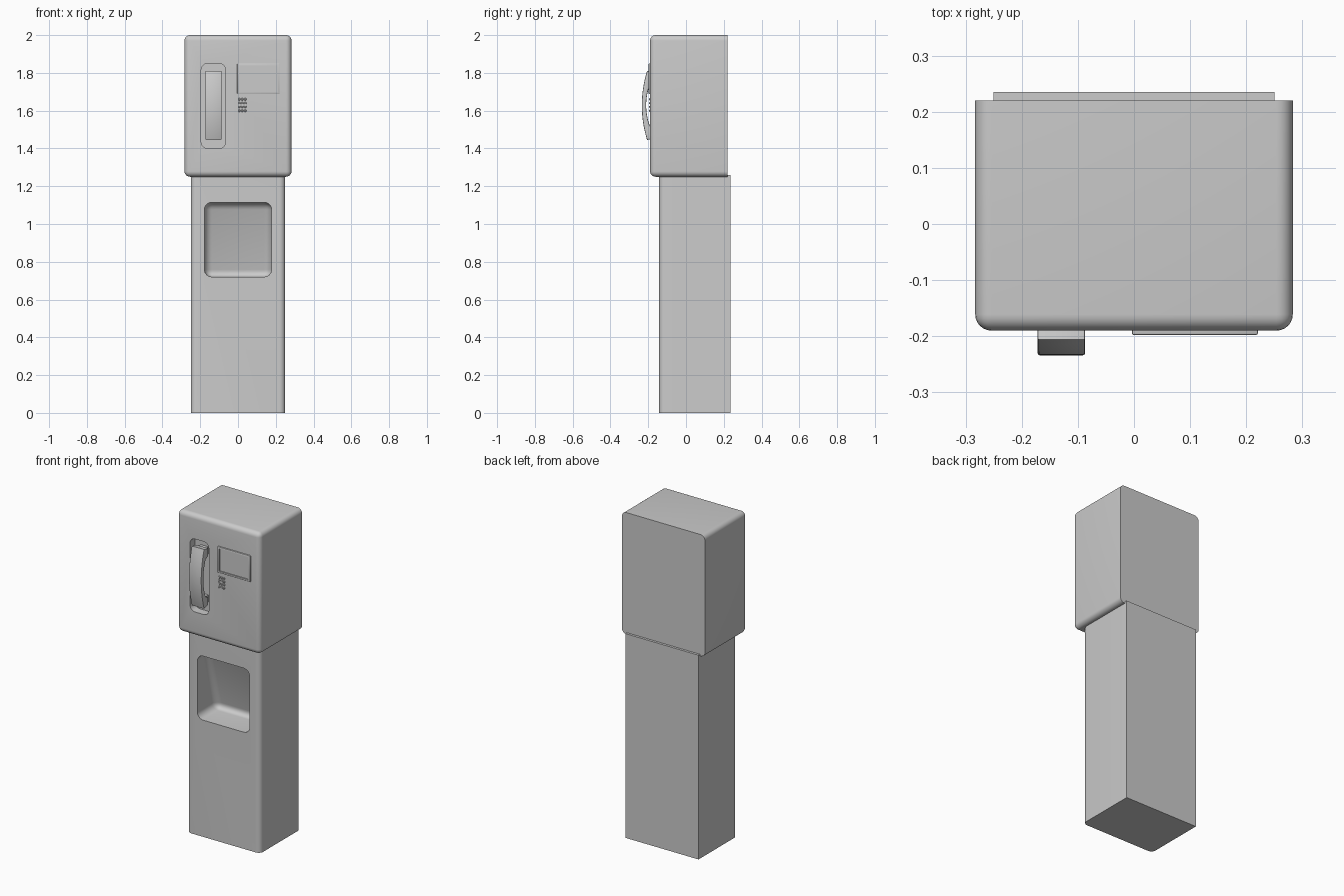
import bpy, bmesh
from mathutils import Vector

if "Cube" in bpy.data.objects:
    bpy.data.objects.remove(bpy.data.objects["Cube"])


def finish(name, bm, angle=0.6):
    bmesh.ops.recalc_face_normals(bm, faces=bm.faces)
    me = bpy.data.meshes.new(name)
    bm.to_mesh(me)
    bm.free()
    ob = bpy.data.objects.new(name, me)
    bpy.context.collection.objects.link(ob)
    smooth(ob, angle)
    return ob


def smooth(ob, angle=0.6):
    bpy.ops.object.select_all(action='DESELECT')
    ob.select_set(True)
    bpy.context.view_layer.objects.active = ob
    bpy.ops.object.shade_smooth_by_angle(angle=angle)


def box(name, lo, hi, bevel=0, pick=lambda m: True, segs=6, move=None):
    """Box between two corners; bevels edges whose -1..1 midpoint passes pick."""
    lo, hi = Vector(lo), Vector(hi)
    bm = bmesh.new()
    bmesh.ops.create_cube(bm, size=2)
    edges = [e for e in bm.edges if pick((e.verts[0].co + e.verts[1].co) / 2)]
    for v in bm.verts:
        unit = v.co.copy()
        v.co = Vector([(a + b) / 2 + u * (b - a) / 2 for a, b, u in zip(lo, hi, unit)])
        if move:
            v.co += move(unit)
    if bevel:
        bmesh.ops.bevel(bm, geom=edges, offset=bevel, segments=segs,
                        profile=0.5, affect='EDGES')
    return finish(name, bm)


def cut(ob, cutter):
    mod = ob.modifiers.new("cut", 'BOOLEAN')
    mod.operation, mod.solver, mod.object = 'DIFFERENCE', 'EXACT', cutter
    bpy.context.view_layer.objects.active = ob
    bpy.ops.object.modifier_apply(modifier=mod.name)
    bpy.data.objects.remove(cutter, do_unlink=True)
    smooth(ob)


not_back = lambda m: m.y < 0.5

# Pedestal with rounded front corners and a tray whose back slopes in
pedestal = box("pedestal", (-0.25, -0.142, 0), (0.25, 0.235, 1.26), 0.03,
               lambda m: m.y < -0.5 and abs(m.x) > 0.5 and abs(m.z) < 0.5)
tray = box("tray_cutter", (-0.178, -0.25, 0.72), (0.178, 0.05, 1.115), 0.04,
           lambda m: m.y > -0.5,
           move=lambda u: Vector((0, -0.11 if u.y > 0 and u.z > 0 else 0, 0)))
cut(pedestal, tray)

# Head with rounded front and a niche for the handset
head = box("head", (-0.283, -0.19, 1.25), (0.283, 0.22, 2.0), 0.029, not_back)
niche = box("niche_cutter", (-0.195, -0.29, 1.40), (-0.066, -0.14, 1.85), 0.035,
            lambda m: abs(m.y) < 0.5)
cut(head, niche)

# Handset: bowed grip with two cups, profile in y-z swept across x
N = 16
mid, half, grip = 1.628, 0.183, 0.115
outer = [(-0.234 + 0.028 * t * t, mid + half * t)
         for t in (2 * i / N - 1 for i in range(N + 1))]
inner = [(-0.211 + 0.022 * t * t, mid + grip * t)
         for t in (1 - 2 * i / N for i in range(N + 1))]
profile = outer + [(-0.165, mid + half - 0.008), (-0.165, mid + grip + 0.012)]
profile += inner + [(-0.165, mid - grip - 0.012), (-0.165, mid - half + 0.008)]
bm = bmesh.new()
face = bm.faces.new([bm.verts.new((-0.172, y, z)) for y, z in profile])
ret = bmesh.ops.extrude_face_region(bm, geom=[face])
bmesh.ops.translate(bm, vec=(0.085, 0, 0),
                    verts=[v for v in ret["geom"] if isinstance(v, bmesh.types.BMVert)])
rims = [e for e in bm.edges if abs(e.verts[0].co.x - e.verts[1].co.x) < 1e-6]
bmesh.ops.bevel(bm, geom=rims, offset=0.004, segments=2, profile=0.5, affect='EDGES')
finish("handset", bm)

# Cradle posts holding the handset in the niche
for tag, z in (("upper", mid + 0.148), ("lower", mid - 0.148)):
    box(tag + "_cradle", (-0.155, -0.17, z - 0.022), (-0.104, -0.135, z + 0.022))

# Screen frame and the panel inside it
frame = box("screen_frame", (-0.004, -0.198, 1.688), (0.221, -0.18, 1.85), 0.004, not_back, 2)
cut(frame, box("screen_cutter", (0.010, -0.25, 1.701), (0.207, -0.15, 1.838)))
box("screen", (0.008, -0.192, 1.699), (0.209, -0.18, 1.840))

# Keypad
for row in range(4):
    for col in range(3):
        x, z = 0.007 + col * 0.016, 1.66 - row * 0.02
        box(f"key_{row}_{col}", (x - 0.005, -0.195, z - 0.006),
            (x + 0.005, -0.185, z + 0.006), 0.002, not_back, 1)
